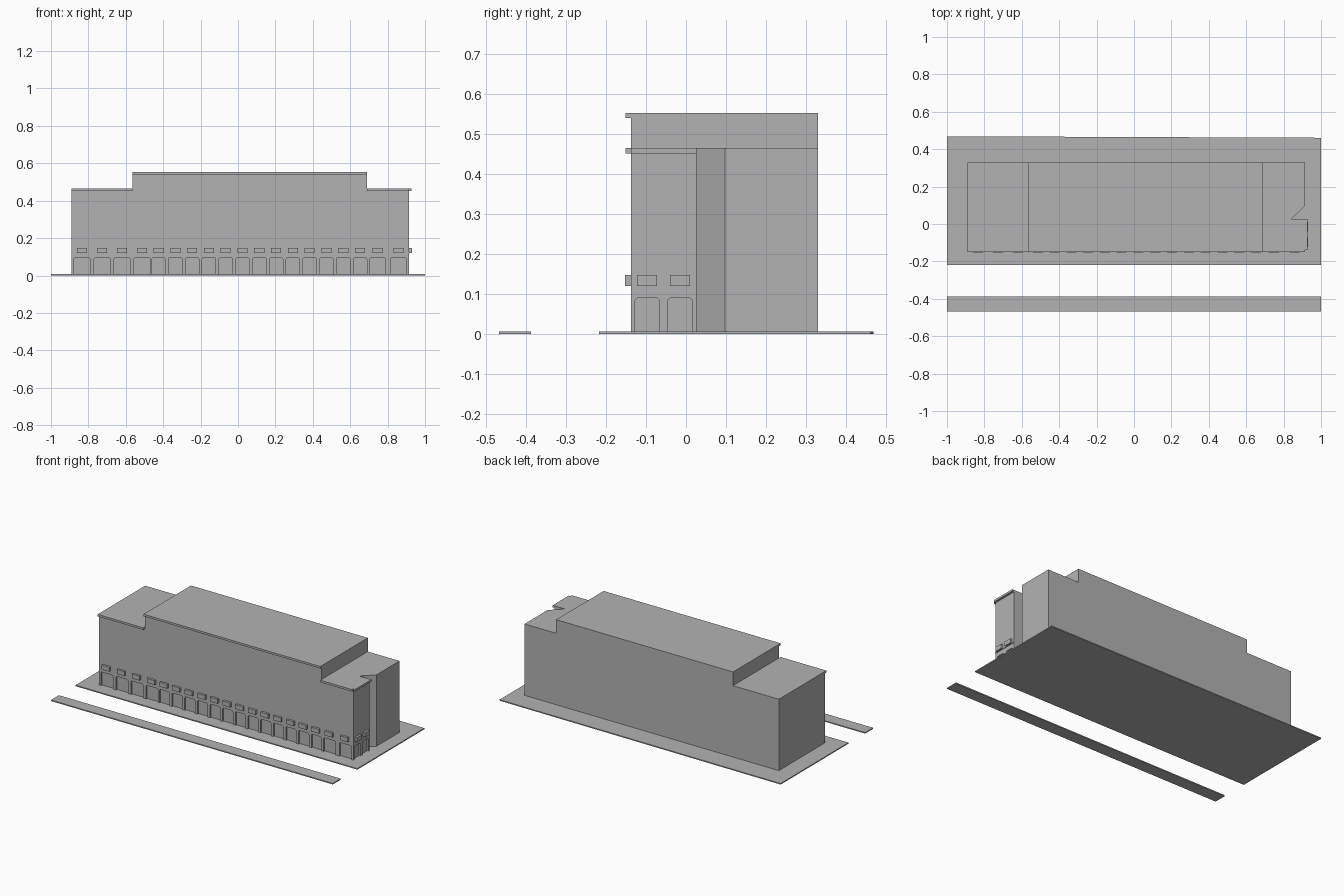
import bpy, bmesh, math
from mathutils import Vector

if "Cube" in bpy.data.objects:
    bpy.data.objects.remove(bpy.data.objects["Cube"])

grey = bpy.data.materials.new("grey")
grey.diffuse_color = (0.45, 0.45, 0.45, 1)
grey.use_nodes = True
grey.node_tree.nodes["Principled BSDF"].inputs["Base Color"].default_value = grey.diffuse_color


def add_object(name, bm):
    bmesh.ops.recalc_face_normals(bm, faces=bm.faces)
    me = bpy.data.meshes.new(name)
    bm.to_mesh(me)
    bm.free()
    me.materials.append(grey)
    ob = bpy.data.objects.new(name, me)
    bpy.context.collection.objects.link(ob)
    return ob


def extrude(bm, points, direction):
    """Add a closed prism: a flat outline swept along a direction."""
    face = bm.faces.new([bm.verts.new(p) for p in points])
    new = bmesh.ops.extrude_face_region(bm, geom=[face], use_keep_orig=True)["geom"]
    verts = [g for g in new if isinstance(g, bmesh.types.BMVert)]
    bmesh.ops.translate(bm, verts=verts, vec=direction)


def add_box(bm, x0, x1, y0, y1, z0, z1):
    extrude(bm, [(x0, y0, z0), (x1, y0, z0), (x1, y1, z0), (x0, y1, z0)],
            Vector((0, 0, z1 - z0)))


def boxes(name, *sizes):
    bm = bmesh.new()
    for s in sizes:
        add_box(bm, *s)
    return add_object(name, bm)


LEFT, RIGHT, FRONT, BACK = -0.89, 0.915, -0.138, 0.33
UP_L, UP_R = -0.565, 0.69
ROOF, TOP, LIP = 0.465, 0.553, 0.013
NOTCH = 0.026
DEPTH = 0.01

# Pavement and kerb strip
bm = bmesh.new()
extrude(bm, [(-1, -0.218, 0), (1, -0.218, 0), (1, 0.461, 0), (-1, 0.469, 0)],
        Vector((0, 0, 0.007)))
add_object("pavement", bm)
boxes("kerb_strip", (-1, 1, -0.467, -0.387, 0, 0.007))

# Main building with the slanted notch in its right side
bm = bmesh.new()
outline = [(LEFT, FRONT), (RIGHT, FRONT), (RIGHT, NOTCH), (0.84, NOTCH),
           (RIGHT, 0.097), (RIGHT, BACK), (LEFT, BACK)]
extrude(bm, [(x, y, 0) for x, y in outline], Vector((0, 0, ROOF)))
body = add_object("main_building", bm)

# Raised middle storey
boxes("upper_storey", (UP_L, UP_R, FRONT, BACK, ROOF - 0.005, TOP))

# Cornices along the front and the right side
boxes("cornice",
      (LEFT, UP_L, FRONT - LIP, FRONT, ROOF - LIP, ROOF),
      (UP_R, RIGHT, FRONT - LIP, FRONT, ROOF - LIP, ROOF),
      (RIGHT, RIGHT + LIP, FRONT, NOTCH, ROOF - LIP, ROOF),
      (UP_L, UP_R, FRONT - LIP, FRONT, TOP - LIP, TOP))

# Bay centres and doorway widths: wide end bays, narrow middle bays
bays = [(-0.834 + 0.107 * i, 0.085) for i in range(4)]
bays += [(-0.425 + 0.0898 * i, 0.072) for i in range(13)]
bays += [(0.747, 0.085), (0.858, 0.085)]
side_bays = [-0.097, -0.015]


def arch(width, height, radius=0.009):
    """Doorway outline with rounded top corners."""
    w = width / 2
    pts = [(-w, -0.01), (w, -0.01)]
    for sign, start in ((1, 0), (-1, 90)):
        for k in range(4):
            a = math.radians(start + 30 * k)
            pts.append((sign * (w - radius) + radius * math.cos(a),
                        height - radius + radius * math.sin(a)))
    return pts


# Recessed doorways
bm = bmesh.new()
for x, width in bays:
    extrude(bm, [(x + u, FRONT - 0.02, v) for u, v in arch(width, 0.095)],
            Vector((0, 0.02 + DEPTH, 0)))
for y in side_bays:
    extrude(bm, [(RIGHT + 0.02, y + u, v) for u, v in arch(0.061, 0.091)],
            Vector((-0.02 - DEPTH, 0, 0)))
cutter = add_object("doorway_cutter", bm)
cutter.hide_render = True
cutter.hide_set(True)
mod = body.modifiers.new("doorways", "BOOLEAN")
mod.operation = "DIFFERENCE"
mod.solver = "EXACT"
mod.object = cutter

# Projecting window boxes above every doorway
front_boxes = [(x - 0.027, x + 0.027, FRONT - 0.014, FRONT, 0.12, 0.148)
               for x, _ in bays]
side_boxes = [(RIGHT, RIGHT + 0.014, y - 0.025, y + 0.025, 0.12, 0.148)
              for y in side_bays]
boxes("window_boxes", *front_boxes, *side_boxes)

# Thin ledge on the right side
boxes("side_ledge", (RIGHT, RIGHT + 0.003, FRONT, NOTCH, 0.118, 0.125))
